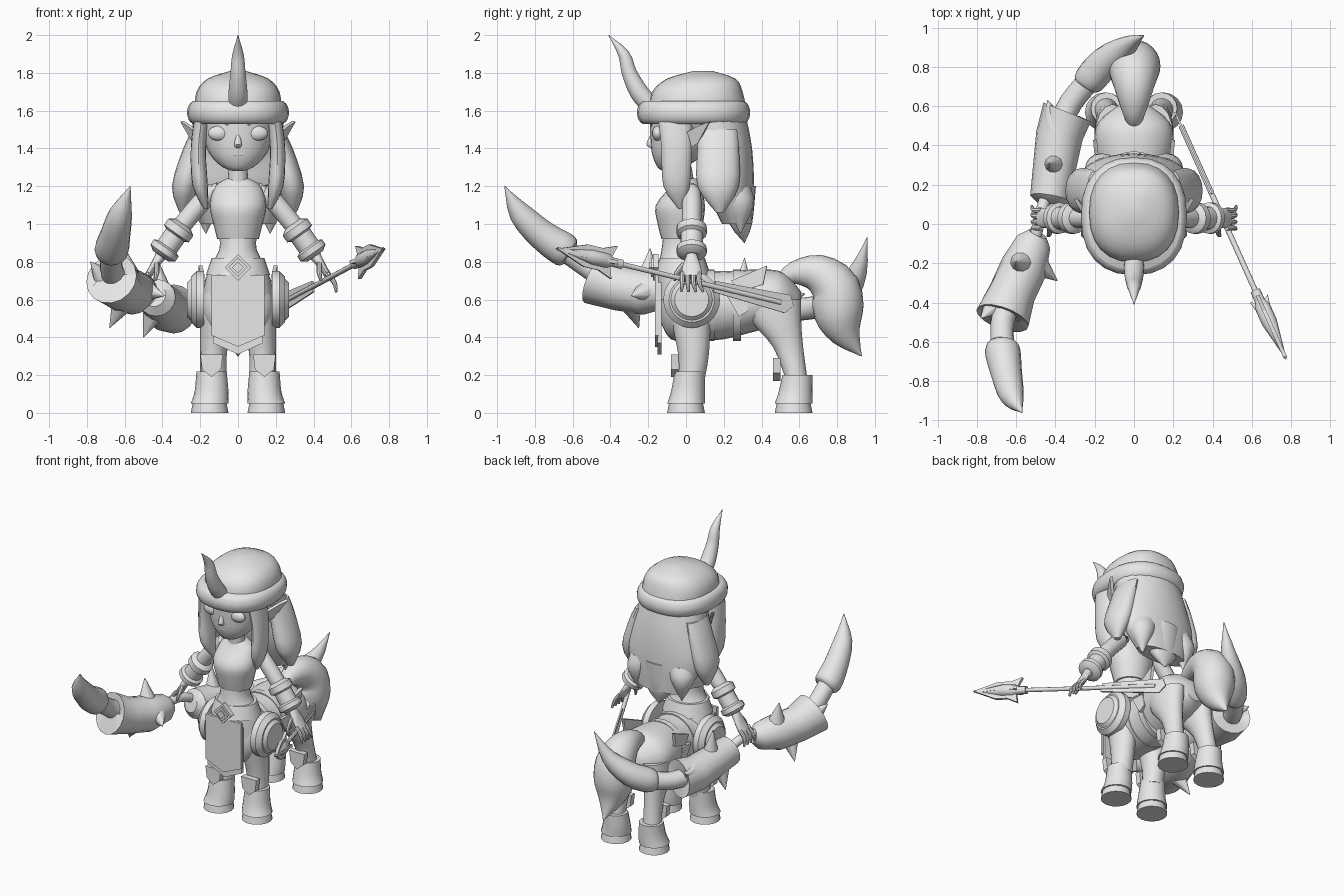
import bpy, bmesh, math
from mathutils import Vector

cube = bpy.data.objects.get("Cube")
if cube:
    bpy.data.objects.remove(cube, do_unlink=True)

grey = bpy.data.materials.new("plain_grey")
grey.use_nodes = True
grey.diffuse_color = (.8, .8, .8, 1)
for node in grey.node_tree.nodes:
    if node.type == 'BSDF_PRINCIPLED':
        node.inputs["Base Color"].default_value = grey.diffuse_color

X, Y, Z = Vector((1, 0, 0)), Vector((0, 1, 0)), Vector((0, 0, 1))
SIDES = (("left", 1), ("right", -1))


def finish(name, bm, angle=40):
    """Turn a bmesh into a shaded object with the shared material."""
    bmesh.ops.recalc_face_normals(bm, faces=bm.faces)
    mesh = bpy.data.meshes.new(name)
    bm.to_mesh(mesh)
    bm.free()
    mesh.materials.append(grey)
    obj = bpy.data.objects.new(name, mesh)
    bpy.context.collection.objects.link(obj)
    bpy.ops.object.select_all(action='DESELECT')
    obj.select_set(True)
    bpy.context.view_layer.objects.active = obj
    bpy.ops.object.shade_smooth_by_angle(angle=math.radians(angle))
    return obj


def smooth_path(points, steps):
    """Catmull-Rom interpolation of position and radius together."""
    result = []
    last = len(points) - 1
    for i in range(last):
        before, start, end, after = (points[max(0, min(last, i + k))] for k in (-1, 0, 1, 2))
        for step in range(steps):
            t = step / steps
            for_each = zip(before, start, end, after)
            result.append([b + t * (c - a) / 2
                           + t * t * (a - 2.5 * b + 2 * c - d / 2)
                           + t ** 3 * (d - a + 3 * (b - c)) / 2
                           for a, b, c, d in for_each])
    return result + [list(points[-1])]


def tube(name, points, steps=3, sides=16, axis=None, mirror=1, power=1):
    """Loft ellipses along a path; each point is x, y, z, radius[, second radius]."""
    points = [list(p) if len(p) == 5 else list(p) + [p[3]] for p in points]
    path = smooth_path(points, steps) if steps > 1 else points
    spots = [Vector((p[0] * mirror, p[1], p[2])) for p in path]
    bm, rings = bmesh.new(), []
    for i, (spot, p) in enumerate(zip(spots, path)):
        tangent = axis or (spots[min(i + 1, len(spots) - 1)] - spots[max(i - 1, 0)]).normalized()
        side = Y if abs(tangent.x) > .9 else X
        u = (side - tangent * side.dot(tangent)).normalized()
        v = tangent.cross(u)
        radius_u, radius_v = max(p[3], .002), max(p[4], .002)
        ring = []
        for k in range(sides):
            angle = math.tau * k / sides
            c, s = (math.copysign(abs(f) ** power, f) for f in (math.cos(angle), math.sin(angle)))
            ring.append(bm.verts.new(spot + u * radius_u * c + v * radius_v * s))
        rings.append(ring)
    for low, high in zip(rings, rings[1:]):
        for k in range(sides):
            n = (k + 1) % sides
            bm.faces.new((low[k], low[n], high[n], high[k]))
    bm.faces.new(rings[0])
    bm.faces.new(rings[-1])
    return finish(name, bm)


def midline(name, points, axis=None, **options):
    """Loft a part centred on the symmetry plane; each point is y, z, radius[, second radius]."""
    return tube(name, [(0, *p) for p in points], sides=24, axis=axis, **options)


def plate(name, outline, origin, u, v, thickness):
    """Extrude a flat outline placed on axes u and v."""
    u, v = Vector(u).normalized(), Vector(v).normalized()
    w = u.cross(v).normalized() * thickness
    bm = bmesh.new()
    verts = [bm.verts.new(Vector(origin) + u * a + v * b - w / 2) for a, b in outline]
    face = bm.faces.new(verts)
    extruded = bmesh.ops.extrude_face_region(bm, geom=[face])
    bmesh.ops.translate(bm, vec=w, verts=[g for g in extruded["geom"] if isinstance(g, bmesh.types.BMVert)])
    return finish(name, bm, 20)


def ball(name, place, size):
    bm = bmesh.new()
    bmesh.ops.create_uvsphere(bm, u_segments=16, v_segments=10, radius=1)
    for vert in bm.verts:
        vert.co = Vector(place) + Vector([c * s for c, s in zip(vert.co, size)])
    return finish(name, bm, 60)


# Head and face
midline("head", [(-.1, 1.28, .02), (-.08, 1.3, .08, .07), (-.04, 1.37, .15, .14),
                 (0, 1.48, .19, .19), (0, 1.6, .2, .19)], Z)
midline("nose", [(-.18, 1.47, .01), (-.19, 1.42, .02), (-.17, 1.4, .01)], Z)
ball("lips", (0, -.17, 1.37), (.04, .01, .01))
midline("neck", [(0, 1.1, .06), (-.02, 1.3, .05)])
ear = [(0, 0), (.05, .03), (.12, .15), (.06, .13), (-.02, .09)]
for side, s in SIDES:
    ball(side + "_eye", (s * .1, -.15, 1.48), (.06, .03, .04))
    tube(side + "_brow", [(.05, -.18, 1.53, .01), (.1, -.17, 1.55, .01), (.15, -.13, 1.54, .01)], mirror=s)
    plate(side + "_ear", ear, (s * .2, .02, 1.4), (s * .5, 1, 0), (s * .3, 0, 1), .02)

# Hair, headband and horn
midline("hair_cap", [(.06, 1.6, .23, .26), (.06, 1.7, .22, .24), (.08, 1.77, .16, .18),
                     (.09, 1.81, .04, .05)], Z, power=.85)
midline("headband", [(.04, 1.59 + height, .27 - inset, .3 - inset) for height, inset in
                     ((-.06, .03), (-.04, .01), (0, 0), (.04, .01), (.06, .03))], Z, power=.85)
midline("forehead_horn", [(-.2, 1.64, .05), (-.25, 1.7, .05), (-.3, 1.8, .04), (-.33, 1.9, .03), (-.41, 2, 0)])
midline("back_hair", [(.12, 1.56, .24, .2), (.2, 1.4, .25, .15), (.23, 1.2, .28, .13), (.27, 1, .19, .08)], Z)
midline("middle_back_lock", [(.27, 1.2, .14, .1), (.29, 1, .1, .06), (.31, .9, 0)], Z)
for side, s in SIDES:
    tube(side + "_front_lock", [(.19, -.06, 1.57, .04, .09), (.21, -.05, 1.4, .04, .08),
                                (.2, -.05, 1.2, .04, .07), (.17, -.03, 1.08, .01)], axis=Z, mirror=s)
    tube(side + "_side_lock", [(.2, .16, 1.5, .04, .11), (.23, .17, 1.4, .06, .11), (.28, .17, 1.2, .07, .11),
                               (.29, .18, 1.06, .02)], axis=Z, mirror=s)
    tube(side + "_back_lock", [(.14, .24, 1.2, .1), (.17, .28, 1.1, .08), (.17, .29, .95, 0)], axis=Z, mirror=s)

# Upper body
midline("chest", [(0, 1.24, .06), (0, 1.2, .12, .08), (-.03, 1.1, .15, .13), (-.03, 1, .13, .12),
                  (-.03, .92, .11, .1)], Z)
midline("waist", [(-.03, .95, .1, .09), (-.03, .86, .1, .1), (-.02, .75, .16, .13), (0, .6, .19, .15)], Z)
midline("belt", [(-.02, .73, .17, .15), (-.02, .82, .14, .12)], Z)
for name, size, front in (("plate", .07, -.16), ("rim", .05, -.17), ("gem", .03, -.18)):
    plate("buckle_" + name, [(0, -size), (size, 0), (0, size), (-size, 0)], (0, front, .77), X, Z, .03)

# Arms, bracers and hands
shoulder, elbow, wrist = Vector((.16, .03, 1.15)), Vector((.29, .03, 1)), Vector((.41, .03, .83))
for side, s in SIDES:
    tube(side + "_arm", [(.1, .02, 1.18, .04), (*shoulder, .05), (*elbow, .05), (*wrist, .04)], mirror=s)
    tube(side + "_bracer", [(*elbow.lerp(wrist, t), radius) for t, radius in
                            ((0, .05), (.1, .08), (.3, .08), (.35, .06), (.7, .06), (.75, .08), (.9, .08), (1, .05))],
         steps=1, mirror=s)
    tube(side + "_palm", [(*wrist, .03), (.45, .03, .77, .02, .05), (.48, .03, .72, .02, .05)], mirror=s)
    for k in range(4):
        y = .03 * k - .02
        tube(side + "_finger", [(.47, y, .74, .014), (.51, y, .69, .013), (.52, y * 1.3, .64, .007)],
             sides=8, mirror=s)
    tube(side + "_thumb", [(.43, -.01, .79, .014), (.43, -.05, .74, .013), (.44, -.06, .7, .007)], sides=8, mirror=s)

# Horse body, tail and tack
midline("horse_body", [(-.13, .57, .08, .1), (-.08, .57, .17, .18), (.02, .57, .19, .19), (.2, .57, .17, .18),
                       (.4, .6, .2, .16), (.52, .6, .18, .14), (.61, .58, .07, .06)], Y)
for y in (.13, .27):
    midline("girth_strap", [(y - .02, .57, .18, .19), (y + .02, .57, .18, .19)], Y)
midline("tail", [(.5, .7, .03), (.57, .74, .06), (.69, .74, .1), (.79, .66, .13),
                 (.81, .52, .13), (.85, .41, .08), (.93, .3, 0)])
panel = [(-.14, .73), (.14, .73), (.14, .41), (0, .35), (-.14, .41)]
plate("front_cloth", panel, (0, -.155, 0), X, Z, .02)
plate("cloth_lining", [(a * .95, b - .04) for a, b in panel], (0, -.14, 0), X, Z, .02)
for side, s in SIDES:
    for name, outer, radius in (("hip_disc", .24, .12), ("hip_disc_rim", .22, .15)):
        tube(side + "_" + name, [(x, .03, .6, r) for x, r in
                                 ((.18, radius), (outer, radius), (outer + .03, radius - .03))],
             steps=1, sides=28, axis=X, mirror=s)
    plate(side + "_hip_feather", [(0, 0), (.19, .08), (.17, -.02), (.04, -.06)],
          (s * .18, .24, .7), (s * .1, 1, 0), Z, .02)
    plate(side + "_hip_tassel", [(-.05, .06), (.05, .06), (.07, -.03), (.02, -.06)], (s * .18, .26, .57), Y, Z, .02)

# Legs and boots, front and hind
legs = {"front": [(.11, .02, .58, .09, .12), (.12, .03, .45, .08, .1), (.13, .04, .3, .07, .08), (.13, .03, .18, .07)],
        "hind": [(.11, .45, .6, .09, .16), (.12, .48, .48, .08, .13), (.13, .54, .35, .06, .08), (.14, .58, .2, .06)]}
for side, s in SIDES:
    for place, y, top, knee in (("front", 0, .22, -.06), ("hind", .57, .2, .48)):
        part = f"{side}_{place}_"
        tube(part + "leg", legs[place], axis=Z, mirror=s)
        tube(part + "boot", [(.14, y + .02, top, .08), (.14, y + .01, .11, .09), (.15, y, .05, .1)], axis=Z, mirror=s)
        tube(part + "hoof", [(.15, y, 0, .1), (.15, y, .05, .09)], axis=Z, mirror=s)
        plate(part + "knee_guard", [(-.06, .06), (.06, .06), (.05, -.02), (0, -.06), (-.05, -.02)],
              (s * .14, knee, top + .03), X, Z, .04)

# Bow held in the right hand
tube("bow_grip", [(-.52, -.15, .66, .03), (-.48, .03, .68, .03), (-.44, .18, .62, .03)])
tube("bow_front_sleeve", [(-.49, -.05, .66, .05), (-.51, -.09, .65, .09), (-.56, -.22, .64, .12),
                          (-.62, -.35, .66, .12), (-.67, -.48, .71, .14), (-.66, -.46, .71, .06)], 1)
tube("bow_front_limb", [(-.64, -.4, .7, .07), (-.67, -.5, .76, .06), (-.67, -.64, .86, .06)])
tube("bow_front_blade", [(-.67, -.61, .84, .06), (-.67, -.64, .86, .09), (-.65, -.76, .94, .08),
                         (-.62, -.88, 1.06, .06), (-.57, -.96, 1.2, 0)])
tube("bow_back_sleeve", [(-.44, .1, .62, .06), (-.43, .13, .61, .1), (-.38, .45, .55, .12),
                         (-.34, .57, .55, .13), (-.34, .55, .55, .06)], 1)
tube("bow_back_limb", [(-.38, .5, .56, .06), (-.32, .62, .55, .06), (-.23, .73, .57, .06)])
tube("bow_back_blade", [(-.25, .7, .56, .05), (-.23, .73, .57, .08), (-.14, .83, .63, .08),
                        (-.03, .91, .75, .05), (.05, .96, .93, 0)])
# Broad thorns on the sleeves and ragged points around their mouths
for base, tip in (((-.5, -.2, .65), (-.39, -.29, .62)), ((-.57, -.2, .7), (-.6, -.19, .87)),
                  ((-.6, -.3, .6), (-.68, -.25, .45)), ((-.7, -.4, .7), (-.78, -.48, .8)),
                  ((-.4, .3, .6), (-.43, .31, .82)), ((-.44, .25, .55), (-.5, .27, .4)),
                  ((-.4, .5, .6), (-.44, .63, .63))):
    tube("bow_thorn", [(*base, .07), (*tip, 0)], steps=1, sides=10)


# Arrow held in the left hand
def on_arrow(y):
    return Vector((.465 - .45 * y, y, .705 - .24 * y))


along = (on_arrow(-1) - on_arrow(0)).normalized()
across = along.cross(Z).normalized()
upward = across.cross(along)
for name, profile in (("shaft", ((.5, .014), (-.45, .014))), ("binding", ((-.34, .026), (-.4, .026))),
                      ("tip", ((-.36, .01), (-.42, .04), (-.5, .04), (-.69, 0)))):
    tube("arrow_" + name, [(*on_arrow(y), radius) for y, radius in profile], steps=1, sides=10)
edge = [(.16, .06), (.07, .06), (-.01, .09)]
blade = [(.33, 0)] + edge + [(.02, 0)] + [(a, -b) for a, b in reversed(edge)]
plate("arrow_blade_upright", blade, on_arrow(-.39), along, upward, .02)
plate("arrow_blade_flat", [(a, b * .55) for a, b in blade], on_arrow(-.39), along, across, .02)
feather = [(0, .03), (-.44, .05), (-.47, 0), (-.43, -.05), (0, -.03)]
plate("arrow_feather", feather, on_arrow(.15), along, upward, .01)
